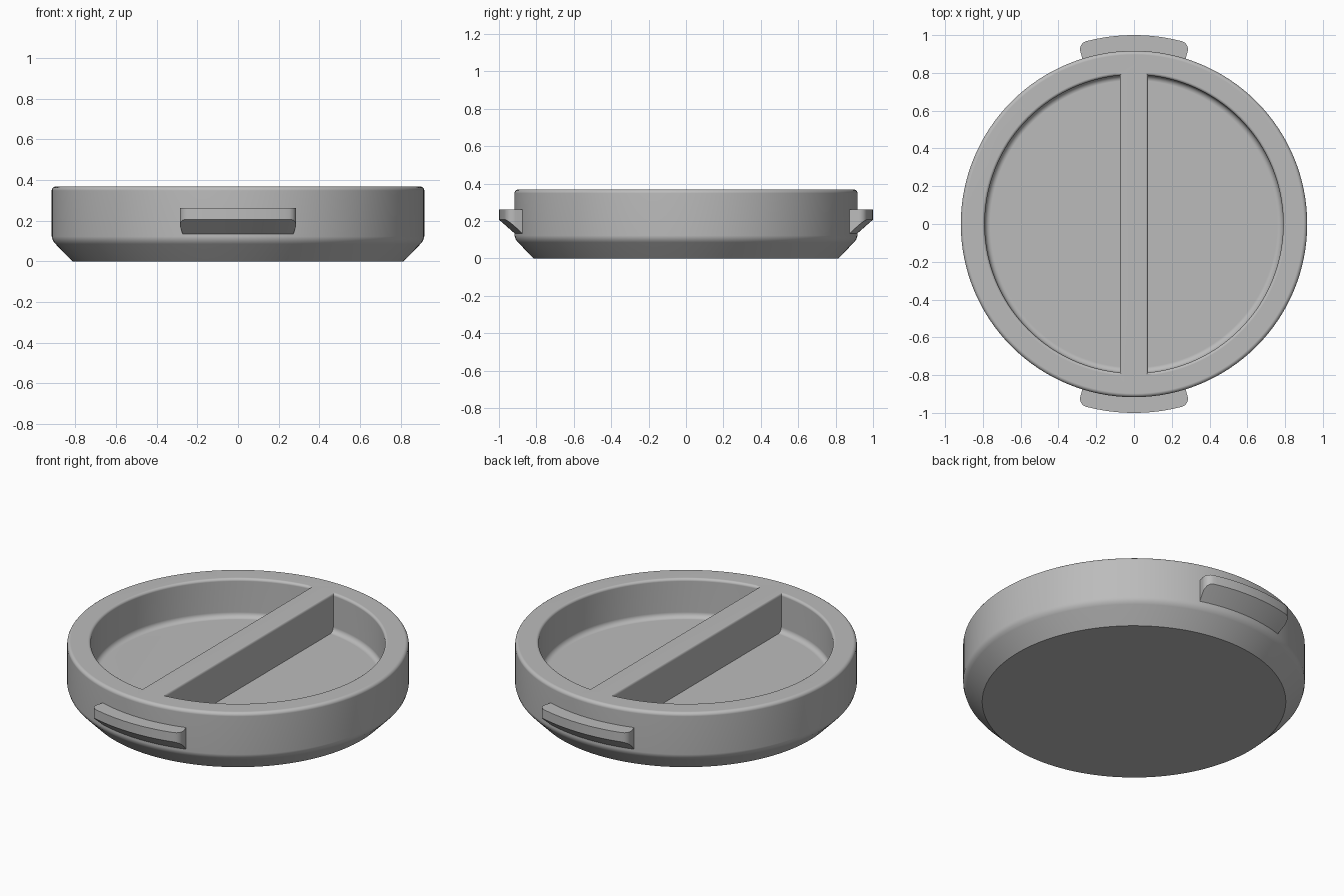
import bpy, bmesh, math

cube = bpy.data.objects.get("Cube")
if cube:
    bpy.data.objects.remove(cube, do_unlink=True)

TOP, RADIUS, FLOOR = 0.368, 0.917, 0.14

grey = bpy.data.materials.new("plain_grey")
grey.use_nodes = True
grey.diffuse_color = (0.5, 0.5, 0.5, 1)
grey.node_tree.nodes["Principled BSDF"].inputs["Base Color"].default_value = (0.5, 0.5, 0.5, 1)


def loft(name, rings):
    """Skin a stack of closed rings and cap both ends."""
    bm = bmesh.new()
    loops = [[bm.verts.new(p) for p in ring] for ring in rings]
    for a, b in zip(loops, loops[1:]):
        n = len(a)
        for i in range(n):
            j = (i + 1) % n
            bm.faces.new((a[i], a[j], b[j], b[i]))
    bm.faces.new(loops[0])
    bm.faces.new(loops[-1])
    bmesh.ops.recalc_face_normals(bm, faces=bm.faces)
    mesh = bpy.data.meshes.new(name)
    bm.to_mesh(mesh)
    bm.free()
    mesh.materials.append(grey)
    obj = bpy.data.objects.new(name, mesh)
    bpy.context.collection.objects.link(obj)
    return obj


def activate(obj):
    bpy.ops.object.select_all(action='DESELECT')
    obj.select_set(True)
    bpy.context.view_layer.objects.active = obj


def smooth(obj):
    activate(obj)
    bpy.ops.object.shade_smooth_by_angle(angle=math.radians(32))
    obj.modifiers.new("even_shading", 'WEIGHTED_NORMAL').keep_sharp = True


def circle(r, z, n=128):
    return [(r * math.cos(math.tau * i / n), r * math.sin(math.tau * i / n), z) for i in range(n)]


def half_disc(r, x0, z, side, n=72):
    """Circle segment lying beyond x0 on one side of the grip bar."""
    a = math.acos(x0 / r)
    return [(side * r * math.cos(-a + 2 * a * i / n), r * math.sin(-a + 2 * a * i / n), z)
            for i in range(n + 1)]


quarter = [math.pi / 2 * i / 4 for i in range(5)]

# Lid body: bevelled foot, soft shoulder, rounded top rim
profile = [(0.815, 0), (0.898, 0.085), (0.91, 0.1), (RADIUS, 0.122)]
profile += [(RADIUS - 0.02 * (1 - math.cos(t)), TOP - 0.02 * (1 - math.sin(t))) for t in quarter]
body = loft("lid_body", [circle(r, z) for r, z in profile])

# Two half-round pockets, leaving the grip bar between them
for side in (-1, 1):
    rings = [half_disc(0.76 + 0.03 * math.sin(t), 0.074, FLOOR + 0.03 * (1 - math.cos(t)), side)
             for t in quarter]
    for t in quarter:
        k = 1 - math.cos(t)
        rings.append(half_disc(0.79 + 0.015 * k, 0.074 - 0.01 * k, TOP - 0.015 * (1 - math.sin(t)), side))
    rings.append(half_disc(0.805, 0.064, TOP + 0.1, side))
    cutter = loft("pocket_cutter", rings)
    cutter.hide_render = True
    cut = body.modifiers.new("pocket", 'BOOLEAN')
    cut.operation = 'DIFFERENCE'
    cut.solver = 'EXACT'
    cut.object = cutter
    activate(body)
    bpy.ops.object.modifier_apply(modifier=cut.name)
    bpy.data.objects.remove(cutter, do_unlink=True)
smooth(body)

# Curved finger tabs with rounded corners and a sloping underside
SPREAD, CORNER = 0.302, 0.045
corner = [CORNER * (1 - math.cos(t)) for t in quarter]
offsets = corner + [CORNER + (SPREAD - CORNER) * i / 12 for i in range(1, 13)]
angles = [o - SPREAD for o in offsets]
angles += [-a for a in reversed(angles[:-1])]

for name, facing in (("front_tab", -1), ("back_tab", 1)):
    sections = []
    for a in angles:
        inset = max(0, CORNER - (SPREAD - abs(a)))
        r = 1 - CORNER + math.sqrt(max(0, CORNER ** 2 - inset ** 2))
        under = 0.132 + (r - 0.915) * 0.88
        section = [(0.88, 0.132), (0.915, 0.132), (r, under), (r, 0.262), (0.88, 0.262)]
        sections.append([(q * math.sin(a), facing * q * math.cos(a), z) for q, z in section])
    smooth(loft(name, sections))
